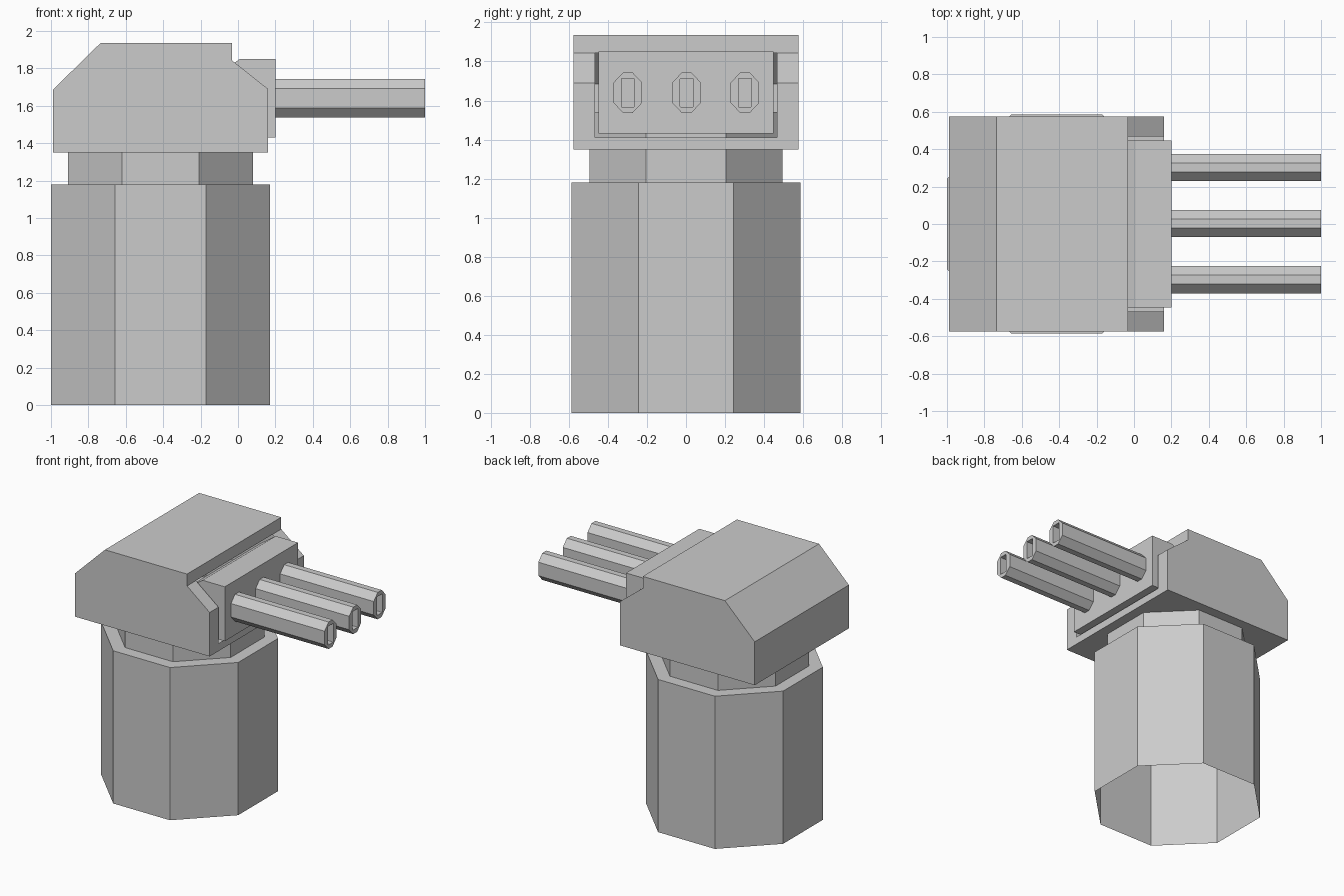
import bpy, math

if "Cube" in bpy.data.objects:
    bpy.data.objects.remove(bpy.data.objects["Cube"])

def mesh_object(name, verts, faces):
    mesh = bpy.data.meshes.new(name)
    mesh.from_pydata(verts, [], faces)
    mesh.validate()
    ob = bpy.data.objects.new(name, mesh)
    bpy.context.collection.objects.link(ob)
    return ob

def loft(name, rings, cap_end=False):
    """Join equal-length rings of points with quads."""
    n = len(rings[0])
    verts = [v for r in rings for v in r]
    faces = [(k*n + i, k*n + (i+1) % n, (k+1)*n + (i+1) % n, (k+1)*n + i)
             for k in range(len(rings) - 1) for i in range(n)]
    if cap_end:
        faces.append(tuple(range((len(rings)-1)*n, len(rings)*n)))
    return mesh_object(name, verts, faces)

def octagon(apothem, z, cx=-0.414):
    r = apothem / math.cos(math.pi / 8)
    angles = [math.pi/8 + i*math.pi/4 for i in range(8)]
    return [(cx + r*math.cos(a), r*math.sin(a), z) for a in angles]

# Open-bottomed eight-sided body with a narrower neck running up into the head
loft("body_and_neck", [octagon(0.586, 0), octagon(0.586, 1.18),
                       octagon(0.495, 1.18), octagon(0.495, 1.54)])

# Hollow head: side profile, with a slot through the front and sloped faces
W, SLOT = 0.575, 0.467
P = [(-0.99, 1.35), (0.16, 1.35), (0.16, 1.69), (-0.033, 1.843),
     (-0.033, 1.935), (-0.735, 1.935), (-0.99, 1.685)]
n = len(P)
verts = [(x, y, z) for y in (-W, W) for x, z in P]
faces = [tuple(range(n)), tuple(reversed(range(n, 2*n)))]
for i in range(n):
    if i not in (1, 2):
        j = (i + 1) % n
        faces.append((j, i, n + i, n + j))

def add_strip(points, y0, y1):
    """Strip following x-z points between two y positions."""
    for (xa, za), (xb, zb) in zip(points, points[1:]):
        k = len(verts)
        verts.extend([(xa, y0, za), (xa, y1, za), (xb, y1, zb), (xb, y0, zb)])
        faces.append((k, k+1, k+2, k+3))

add_strip(P[1:4], -W, -SLOT)
add_strip(P[1:4], SLOT, W)
add_strip([(0.16, 1.35), (0.16, 1.41)], -SLOT, SLOT)
mesh_object("head_shell", verts, faces)

# Connector block sitting in the slot
block = [(0.2, 1.43), (0.2, 1.85), (0.01, 1.85), (-0.12, 1.76), (-0.12, 1.43)]
m = len(block)
mesh_object("connector_block",
            [(x, y, z) for y in (-0.447, 0.447) for x, z in block],
            [tuple(reversed(range(m))), tuple(range(m, 2*m))] +
            [(i, (i+1) % m, m + (i+1) % m, m + i) for i in range(m)])

# Three pins: stretched octagons with a deep rectangular socket
OUTER = [(0.073, -0.052), (0.073, 0.052), (0.024, 0.104), (-0.024, 0.104),
         (-0.073, 0.052), (-0.073, -0.052), (-0.024, -0.104), (0.024, -0.104)]
INNER = [(0.033*s, 0.072*t) for s, t in
         [(1, -1), (1, 1), (1, 1), (-1, 1), (-1, 1), (-1, -1), (-1, -1), (1, -1)]]
# spread doubled corners slightly so every quad stays valid
INNER = [(a*(0.97 if i in (2, 3, 6, 7) else 1), b*(0.97 if i in (0, 1, 4, 5) else 1))
         for i, (a, b) in enumerate(INNER)]
for label, cy in (("right", -0.298), ("middle", 0.003), ("left", 0.302)):
    ring = lambda pts, x: [(x, cy + a, 1.64 + b) for a, b in pts]
    loft("pin_" + label, [ring(OUTER, 0.2), ring(OUTER, 1.0),
                          ring(INNER, 1.0), ring(INNER, 0.21)], cap_end=True)

# Consistent outward normals
import bmesh
for ob in bpy.context.collection.objects:
    bm = bmesh.new()
    bm.from_mesh(ob.data)
    bmesh.ops.remove_doubles(bm, verts=bm.verts, dist=0.0005)
    bmesh.ops.recalc_face_normals(bm, faces=bm.faces)
    bm.to_mesh(ob.data)
    bm.free()
